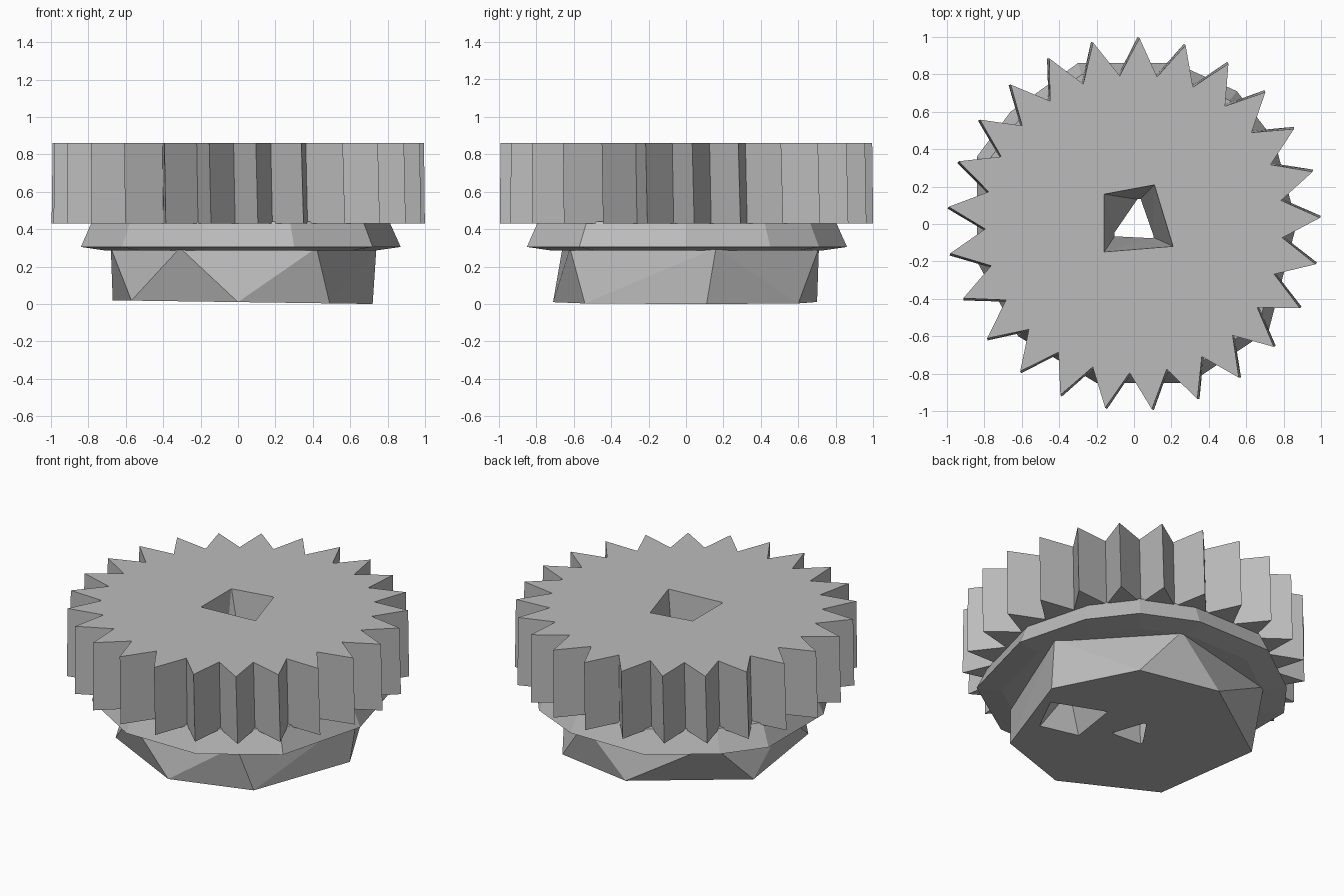
import bpy, bmesh
from math import radians, cos, sin

cube = bpy.data.objects.get("Cube")
if cube:
    bpy.data.objects.remove(cube)

grey = bpy.data.materials.new("plain grey")
grey.use_nodes = True
grey.diffuse_color = (0.5, 0.5, 0.5, 1)
grey.node_tree.nodes["Principled BSDF"].inputs["Base Color"].default_value = (0.5, 0.5, 0.5, 1)


def finish(name, bm):
    bmesh.ops.recalc_face_normals(bm, faces=bm.faces)
    mesh = bpy.data.meshes.new(name)
    bm.to_mesh(mesh)
    bm.free()
    mesh.materials.append(grey)
    obj = bpy.data.objects.new(name, mesh)
    bpy.context.collection.objects.link(obj)
    return obj


def loft(name, rings):
    """Stack of rings with equal point counts, capped at both ends."""
    bm = bmesh.new()
    loops = [[bm.verts.new(p) for p in ring] for ring in rings]
    for a, b in zip(loops, loops[1:]):
        for i in range(len(a)):
            j = (i + 1) % len(a)
            bm.faces.new((a[i], a[j], b[j], b[i]))
    bm.faces.new(loops[0])
    bm.faces.new(loops[-1])
    return finish(name, bm)


def hull(name, points):
    bm = bmesh.new()
    verts = [bm.verts.new(p) for p in points]
    out = bmesh.ops.convex_hull(bm, input=verts)
    unused = [v for v in out["geom_interior"] if isinstance(v, bmesh.types.BMVert)]
    bmesh.ops.delete(bm, geom=unused, context="VERTS")
    bmesh.ops.dissolve_limit(bm, angle_limit=radians(1), verts=bm.verts, edges=bm.edges)
    return finish(name, bm)


def level(outline, z, scale=1.0):
    return [(x * scale, y * scale, z) for x, y in outline]


def cut(obj, cutter):
    mod = obj.modifiers.new("cut", "BOOLEAN")
    mod.operation = "DIFFERENCE"
    mod.solver = "EXACT"
    mod.object = cutter
    bpy.context.view_layer.objects.active = obj
    bpy.ops.object.modifier_apply(modifier=mod.name)


# Toothed wheel, very slightly twisted towards its underside
TEETH = 25


def teeth(turn, scale):
    ring = []
    for i in range(TEETH * 2):
        a = radians(88.3 + turn + i * 180 / TEETH)
        r = (0.8 if i % 2 else 1.0) * scale
        ring.append((r * cos(a), r * sin(a)))
    return ring


gear = loft("gear_wheel", [level(teeth(0.6, 1.0), 0.43), level(teeth(0, 0.995), 0.86)])

# Flared collar under the wheel
rim = [(0.87, 0), (0.75, 0.45), (0.55, 0.71), (0.22, 0.86), (-0.3, 0.86), (-0.66, 0.6),
       (-0.84, 0.36), (-0.84, -0.2), (-0.62, -0.6), (-0.2, -0.85), (0.3, -0.85), (0.72, -0.57)]
collar = loft("collar", [level(rim, 0.285, 0.84), level(rim, 0.305), level(rim, 0.44, 0.93)])

# Faceted hub: seven corners below, six above
hub_low = [(0.49, -0.54), (0, -0.71), (-0.57, -0.43), (-0.67, 0.27),
           (-0.06, 0.7), (0.46, 0.6), (0.72, 0.11)]
hub_high = [(0.74, 0.16), (0.42, -0.62), (-0.31, -0.66), (-0.68, -0.05),
            (-0.55, 0.52), (0.23, 0.71)]
hub = hull("hub", [(x, y, 0.01 - 0.014 * x) for x, y in hub_low] + level(hub_high, 0.3))

# Shaft hole through every part, and a blind pocket in the hub
bore_top = [(-0.16, 0.16), (0.11, 0.21), (0.21, -0.12), (-0.16, -0.15)]
bore_low = [(0.1, -0.07), (0.03, 0.13), (-0.1, -0.06)]
bore = hull("bore_cutter", level(bore_top, 0.87) + level(bore_low, -0.05))
pocket_low = [(0.5, -0.28), (0.63, -0.02), (0.28, 0.11), (0.23, -0.22)]
pocket_high = [(0.34, -0.18), (0.5, 0.0), (0.36, 0.06)]
pocket = hull("pocket_cutter", level(pocket_low, -0.02) + level(pocket_high, 0.25))

for part in (gear, collar, hub):
    cut(part, bore)
cut(hub, pocket)
for cutter in (bore, pocket):
    bpy.data.objects.remove(cutter)
